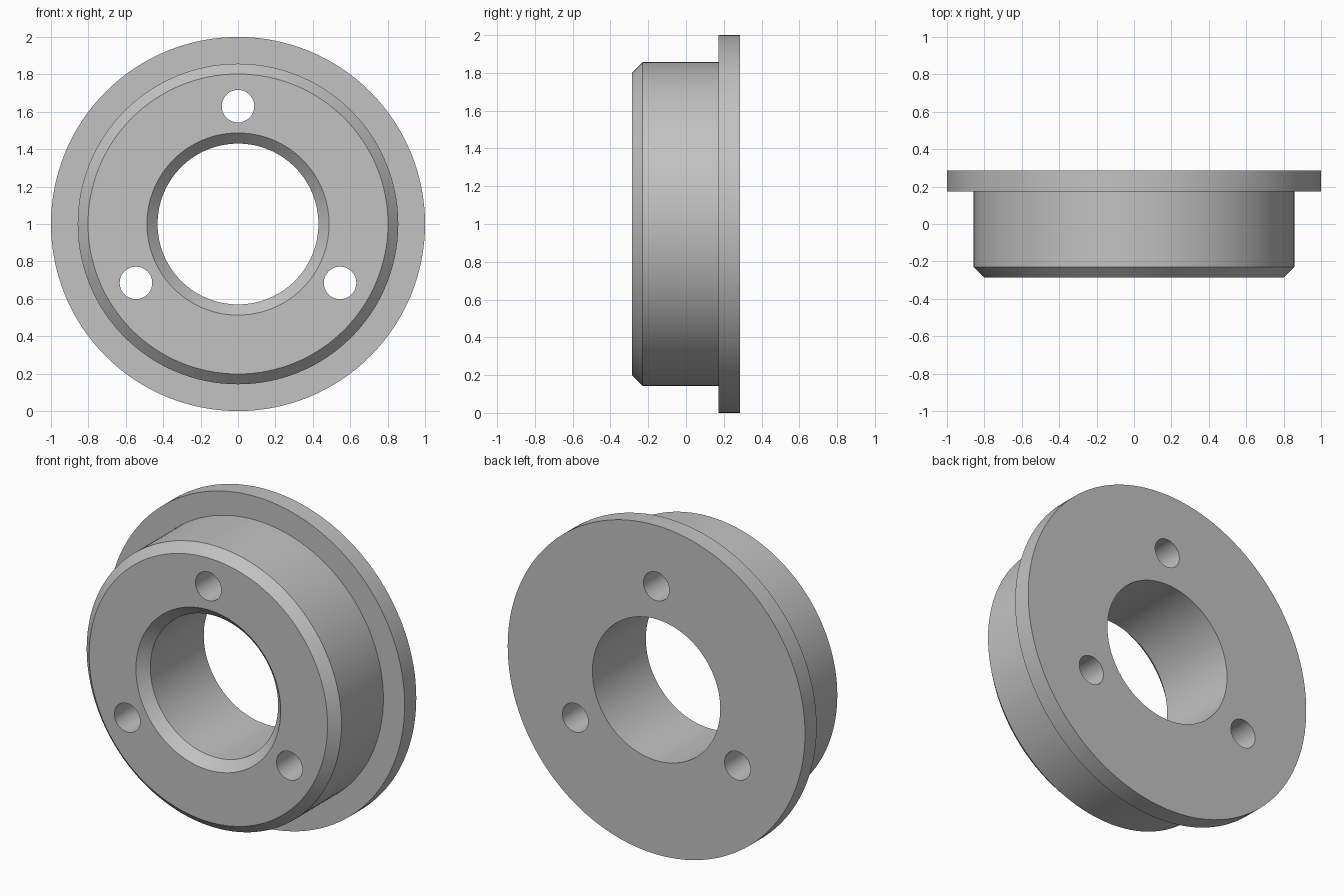
import bpy
import bmesh
from math import cos, sin, pi, radians
from mathutils import Matrix

SEGMENTS = 128
CENTRE_Z = 1.0

cube = bpy.data.objects.get("Cube")
if cube:
    bpy.data.objects.remove(cube, do_unlink=True)

# Material
grey = bpy.data.materials.new("plain grey")
grey.use_nodes = True
colour = (0.54, 0.54, 0.54, 1)
grey.diffuse_color = colour
grey.node_tree.nodes["Principled BSDF"].inputs["Base Color"].default_value = colour


def add_object(name, bm):
    bmesh.ops.recalc_face_normals(bm, faces=bm.faces)
    mesh = bpy.data.meshes.new(name)
    bm.to_mesh(mesh)
    bm.free()
    mesh.materials.append(grey)
    obj = bpy.data.objects.new(name, mesh)
    bpy.context.collection.objects.link(obj)
    return obj


def lathe(name, profile):
    """Revolve a closed (radius, y) profile about the y axis."""
    bm = bmesh.new()
    rings = []
    for i in range(SEGMENTS):
        a = 2 * pi * i / SEGMENTS
        rings.append([bm.verts.new((r * cos(a), y, CENTRE_Z + r * sin(a)))
                      for r, y in profile])
    for i, ring in enumerate(rings):
        following = rings[(i + 1) % SEGMENTS]
        for j in range(len(profile)):
            k = (j + 1) % len(profile)
            bm.faces.new((ring[j], ring[k], following[k], following[j]))
    return add_object(name, bm)


# Flanged bushing with chamfered nose and chamfered bore
bushing = lathe("flanged_bushing", [
    (0.43, 0.285), (1.0, 0.285), (1.0, 0.173), (0.857, 0.173),
    (0.857, -0.23), (0.802, -0.285), (0.487, -0.285), (0.43, -0.228),
])

# Three bolt holes through the full depth
bm = bmesh.new()
for i in range(3):
    a = pi / 2 + i * 2 * pi / 3
    place = Matrix.Translation((0.63 * cos(a), 0, CENTRE_Z + 0.63 * sin(a)))
    bmesh.ops.create_cone(bm, cap_ends=True, segments=48, radius1=0.087,
                          radius2=0.087, depth=1,
                          matrix=place @ Matrix.Rotation(pi / 2, 4, "X"))
cutter = add_object("bolt_hole_cutter", bm)
cutter.hide_render = True

cut = bushing.modifiers.new("bolt_holes", "BOOLEAN")
cut.operation = "DIFFERENCE"
cut.solver = "EXACT"
cut.object = cutter

bpy.ops.object.select_all(action="DESELECT")
bushing.select_set(True)
bpy.context.view_layer.objects.active = bushing
bpy.ops.object.modifier_apply(modifier=cut.name)
bpy.data.objects.remove(cutter, do_unlink=True)
bpy.ops.object.shade_smooth_by_angle(angle=radians(30))
